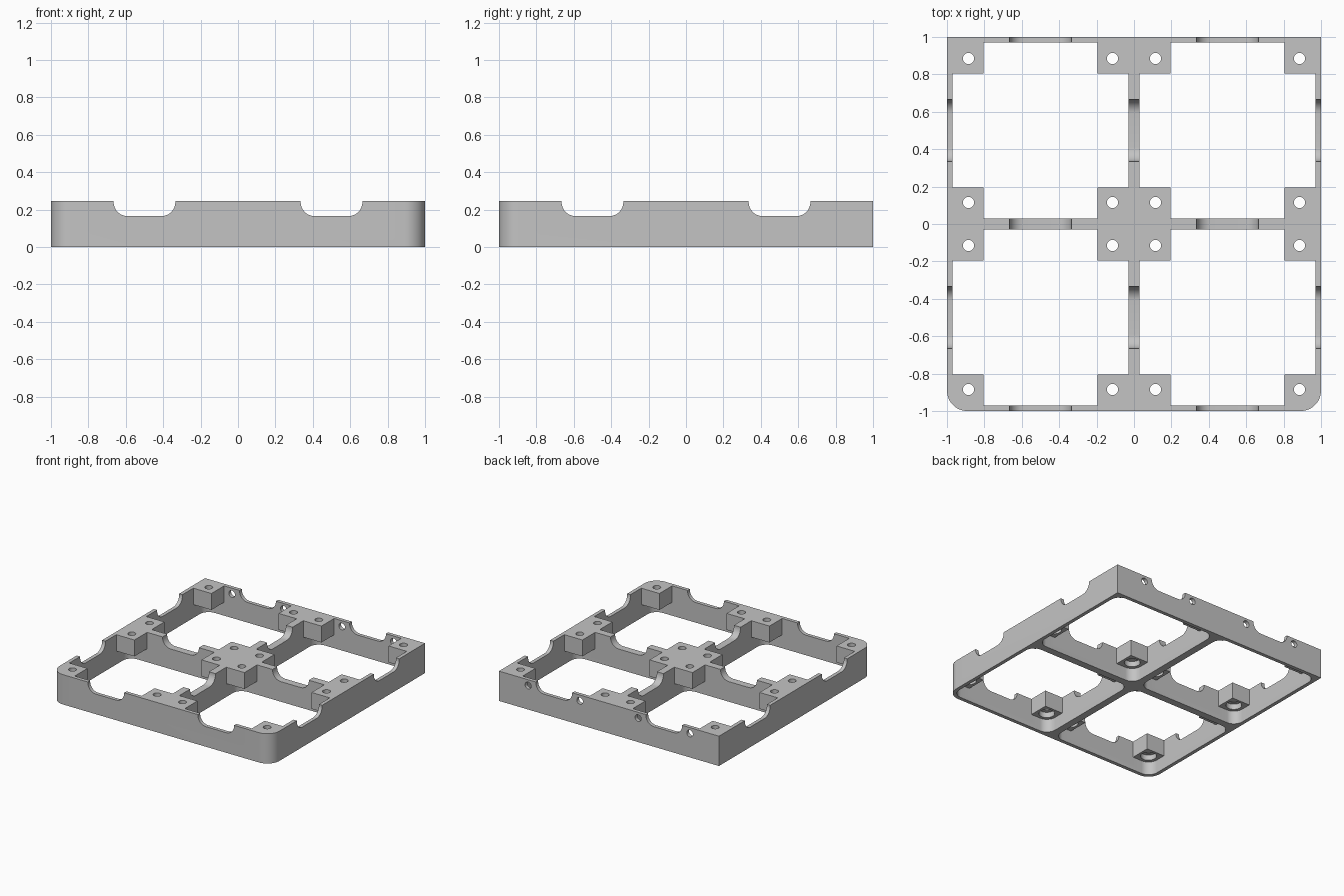
import bpy, bmesh, math
from mathutils import Matrix

cube = bpy.data.objects.get("Cube")
if cube:
    bpy.data.objects.remove(cube, do_unlink=True)

HEIGHT = 0.245
WALL = 0.03
BLOCK_BASE = 0.11      # underside of the corner blocks
BLOCK = 0.195          # block size measured from the cell border
HOLE = 0.115           # screw hole distance from the cell border
INNER = 0.5 - WALL     # half width of a cell opening

grey = bpy.data.materials.new("plain grey")
grey.use_nodes = True
colour = (0.55, 0.55, 0.55, 1)
grey.diffuse_color = colour
grey.node_tree.nodes["Principled BSDF"].inputs["Base Color"].default_value = colour


def arc(cx, cy, r, start, end, steps=12):
    """Points on an arc, angles in degrees."""
    angles = [math.radians(start + (end - start) * i / steps) for i in range(steps + 1)]
    return [(cx + r * math.cos(a), cy + r * math.sin(a)) for a in angles]


def prism(name, outline, low, high, matrix=Matrix()):
    """Extrude an outline along z, then place it."""
    bm = bmesh.new()
    face = bm.faces.new([bm.verts.new((x, y, low)) for x, y in outline])
    new = bmesh.ops.extrude_face_region(bm, geom=[face])["geom"]
    bmesh.ops.translate(bm, vec=(0, 0, high - low),
                        verts=[v for v in new if isinstance(v, bmesh.types.BMVert)])
    bm.transform(matrix)
    bmesh.ops.recalc_face_normals(bm, faces=bm.faces[:])
    mesh = bpy.data.meshes.new(name)
    bm.to_mesh(mesh)
    bm.free()
    mesh.materials.append(grey)
    obj = bpy.data.objects.new(name, mesh)
    bpy.context.collection.objects.link(obj)
    return obj


def cut(target, cutter):
    """Subtract the cutter and remove it."""
    cutter.hide_render = True
    mod = target.modifiers.new("cut", "BOOLEAN")
    mod.operation = "DIFFERENCE"
    mod.solver = "EXACT"
    mod.object = cutter
    bpy.context.view_layer.objects.active = target
    bpy.ops.object.modifier_apply(modifier=mod.name)
    bpy.data.objects.remove(cutter, do_unlink=True)


# Frame body: rounded front corners, square back corners
R = 0.11
frame = prism("grid_frame",
              arc(-1 + R, -1 + R, R, 180, 270) + arc(1 - R, -1 + R, R, 270, 360)
              + [(1, 1), (-1, 1)], 0, HEIGHT)

# Opening outlines: rounded square below the blocks, cross between them
r = 0.08
c = INNER - r
rounded = (arc(c, c, r, 0, 90) + arc(-c, c, r, 90, 180)
           + arc(-c, -c, r, 180, 270) + arc(c, -c, r, 270, 360))
b = 0.5 - BLOCK
cross = []
for turn in range(4):
    for x, y in ((INNER, b), (b, b), (b, INNER)):
        for _ in range(turn):
            x, y = -y, x
        cross.append((x, y))

cells = [(x, y) for x in (-0.5, 0.5) for y in (-0.5, 0.5)]
for x, y in cells:
    place = Matrix.Translation((x, y, 0))
    cut(frame, prism("pocket_cutter", rounded, -0.1, BLOCK_BASE, place))
    cut(frame, prism("opening_cutter", cross, 0.05, 0.4, place))

# Screw holes through the blocks, widened from below
for x, y in cells:
    for sx in (-1, 1):
        for sy in (-1, 1):
            place = Matrix.Translation((x + sx * (0.5 - HOLE), y + sy * (0.5 - HOLE), 0))
            cut(frame, prism("recess_cutter", arc(0, 0, 0.06, 0, 345, 23),
                             0.05, BLOCK_BASE + 0.045, place))
            cut(frame, prism("screw_cutter", arc(0, 0, 0.03, 0, 345, 23), 0.08, 0.4, place))

# Finger notches across every wall, with rounded lower corners
w, n, floor = 0.165, 0.075, 0.165
notch = ([(w, 0.4), (-w, 0.4)] + arc(-w + n, floor + n, n, 180, 270)
         + arc(w - n, floor + n, n, 270, 360))
upright = Matrix.Rotation(math.pi / 2, 4, "X")
for offset in (-0.5, 0.5):
    along_y = Matrix.Translation((offset, 0, 0)) @ upright
    along_x = Matrix.Rotation(math.pi / 2, 4, "Z") @ along_y
    cut(frame, prism("notch_cutter", notch, -1.2, 1.2, along_y))
    cut(frame, prism("notch_cutter", notch, -1.2, 1.2, along_x))

# Round holes through the back wall, beside the blocks
for x in (-0.735, -0.265, 0.265, 0.735):
    place = Matrix.Translation((x, 1, 0.197)) @ upright
    cut(frame, prism("wall_hole_cutter", arc(0, 0, 0.028, 0, 345, 23), -0.1, 0.1, place))

bpy.ops.object.select_all(action="DESELECT")
frame.select_set(True)
bpy.context.view_layer.objects.active = frame
bpy.ops.object.shade_smooth_by_angle(angle=math.radians(30))
